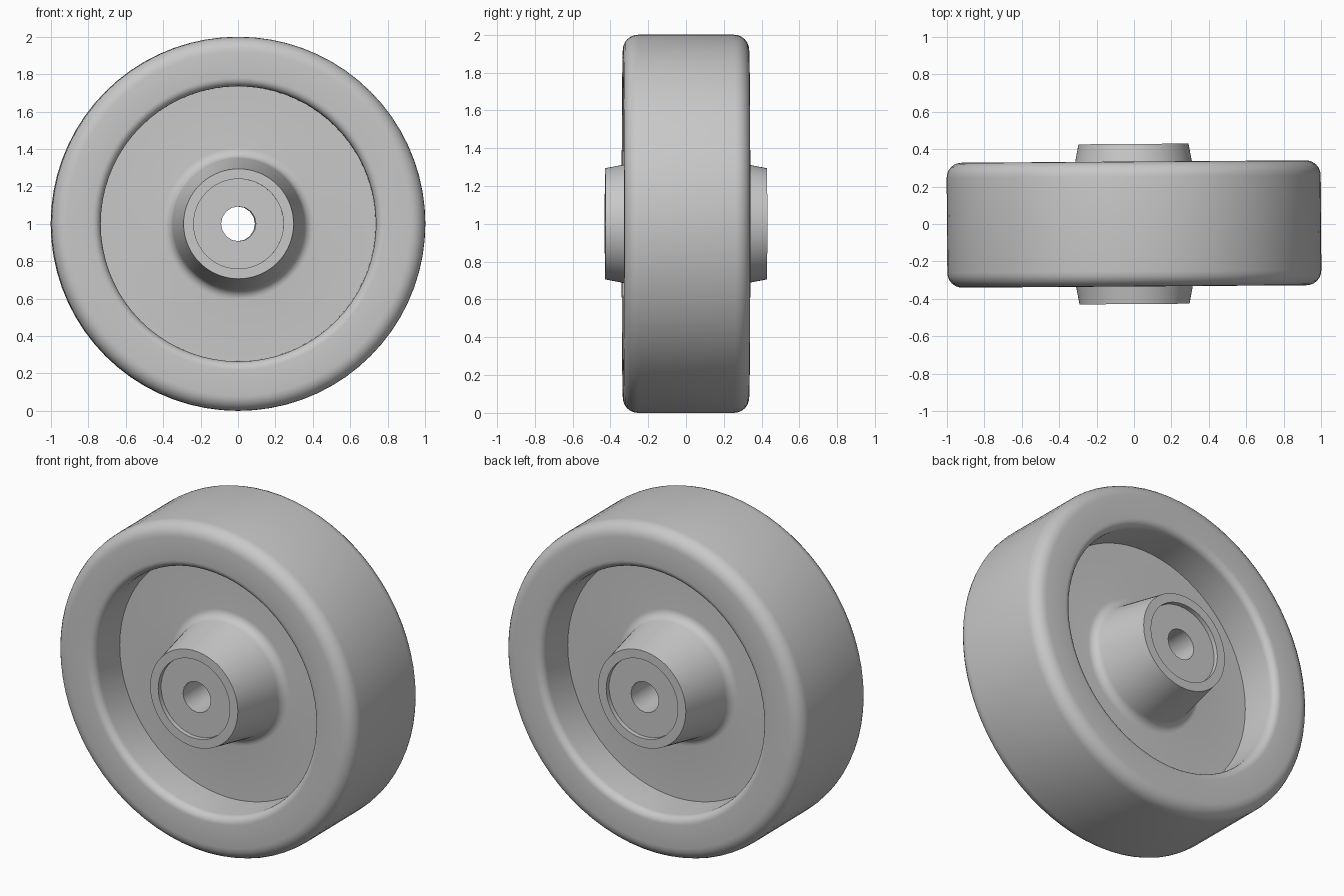
import bpy, bmesh
from math import sin, cos, pi, radians

cube = bpy.data.objects.get("Cube")
if cube:
    bpy.data.objects.remove(cube, do_unlink=True)

grey = bpy.data.materials.new("plain grey")
grey.use_nodes = True
colour = (0.58, 0.58, 0.58, 1)
grey.diffuse_color = colour
grey.node_tree.nodes["Principled BSDF"].inputs["Base Color"].default_value = colour


def arc(r, y, radius, start, end, steps=6):
    """Fillet points (radius from axle, distance along axle) about a centre."""
    angles = [radians(start + (end - start) * i / steps) for i in range(steps + 1)]
    return [(r + radius * cos(a), y + radius * sin(a)) for a in angles]


def lathe(name, half, segments):
    """Mirror a half profile across the wheel's mid plane and turn it about y."""
    profile = half + [(r, -y) for r, y in reversed(half)]
    bm = bmesh.new()
    rings = []
    for i in range(segments):
        a = 2 * pi * i / segments
        rings.append([bm.verts.new((r * sin(a), y, r * cos(a))) for r, y in profile])
    n = len(profile)
    for i in range(segments):
        here, there = rings[i], rings[(i + 1) % segments]
        for j in range(n):
            k = (j + 1) % n
            bm.faces.new((here[j], here[k], there[k], there[j]))
    bmesh.ops.recalc_face_normals(bm, faces=bm.faces)
    mesh = bpy.data.meshes.new(name)
    bm.to_mesh(mesh)
    bm.free()
    obj = bpy.data.objects.new(name, mesh)
    bpy.context.collection.objects.link(obj)
    mesh.materials.append(grey)
    obj.location.z = 1
    obj.rotation_euler.z = radians(0.4)
    bpy.ops.object.select_all(action='DESELECT')
    obj.select_set(True)
    bpy.context.view_layer.objects.active = obj
    bpy.ops.object.shade_smooth_by_angle(angle=radians(32))


# Tyre, web and tapered hub as one turned body
lathe("wheel_body",
      arc(0.92, 0.254, 0.08, 0, 90)           # outer shoulder
      + arc(0.781, 0.289, 0.045, 90, 180)     # inner lip
      + [(0.735, 0.085)]                      # corner of the web
      + arc(0.405, 0.14, 0.055, 270, 190)     # fillet at the hub's foot
      + [(0.294, 0.428), (0.24, 0.428)],      # hub end ring
      72)

# Bushing set slightly back in the hub, with the axle hole through it
lathe("axle_bushing", [(0.25, 0.4), (0.093, 0.4)], 16)
